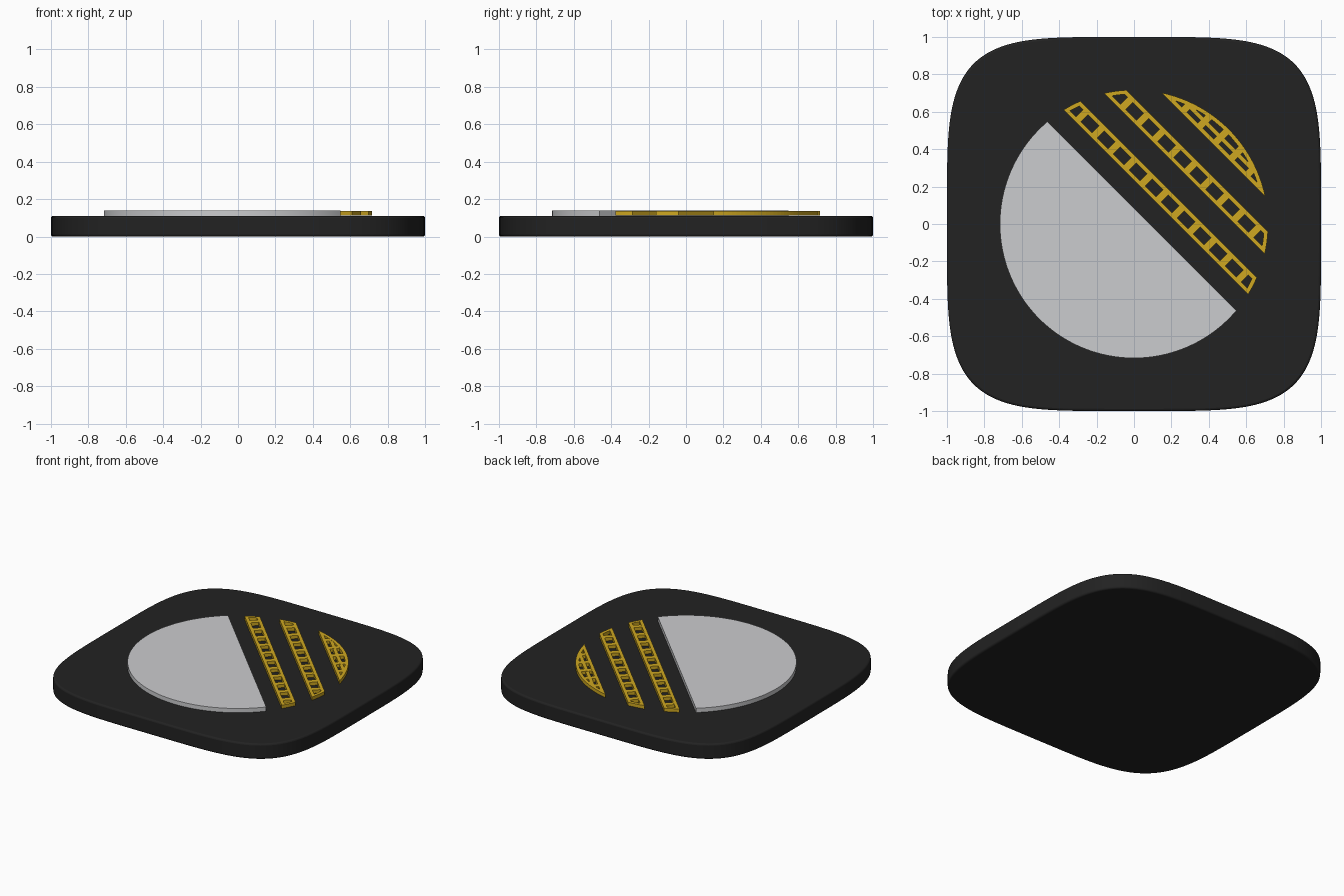
import bpy, bmesh
from math import cos, sin, acos, pi, radians, copysign, sqrt

cube = bpy.data.objects.get("Cube")
if cube:
    bpy.data.objects.remove(cube, do_unlink=True)


def material(name, rgb):
    m = bpy.data.materials.new(name)
    m.use_nodes = True
    m.diffuse_color = (*rgb, 1)
    bsdf = m.node_tree.nodes["Principled BSDF"]
    bsdf.inputs["Base Color"].default_value = (*rgb, 1)
    bsdf.inputs["Roughness"].default_value = 0.6
    return m


black = material("matte black", (0.016, 0.016, 0.016))
silver = material("silver", (0.6, 0.605, 0.62))
gold = material("gold", (0.62, 0.39, 0.015))

R = 0.717       # radius of the round emblem
WALL = 0.022    # thickness of the gold frames
PITCH = 0.121   # distance between rungs
GOLD_Z = (0.112, 0.136)


def finish(bm, name, mat, smooth=True, bevel=0.0):
    bmesh.ops.remove_doubles(bm, verts=bm.verts, dist=0.0001)
    bmesh.ops.recalc_face_normals(bm, faces=bm.faces)
    mesh = bpy.data.meshes.new(name)
    bm.to_mesh(mesh)
    bm.free()
    mesh.materials.append(mat)
    ob = bpy.data.objects.new(name, mesh)
    bpy.context.collection.objects.link(ob)
    if bevel:
        mod = ob.modifiers.new("Soft edge", "BEVEL")
        mod.width, mod.segments = bevel, 3
        mod.limit_method, mod.angle_limit = "ANGLE", radians(50)
    if smooth:
        bpy.ops.object.select_all(action="DESELECT")
        ob.select_set(True)
        bpy.context.view_layer.objects.active = ob
        bpy.ops.object.shade_smooth_by_angle(angle=radians(35))
    return ob


def diagonal(u, v):
    """Across-band u and along-band v to plan x, y."""
    return ((u + v) / sqrt(2), (u - v) / sqrt(2))


def prism(bm, outline, z0, z1):
    low = [bm.verts.new((x, y, z0)) for x, y in outline]
    face = bm.faces.new(low)
    top = bmesh.ops.extrude_face_region(bm, geom=[face])["geom"]
    for v in top:
        if isinstance(v, bmesh.types.BMVert):
            v.co.z = z1


def band(r, u0, u1, n=16):
    """Outline of the slice of a disc between two parallel lines."""
    a0, a1 = acos(u0 / r), acos(min(1, u1 / r))
    arc = [a0 + (a1 - a0) * i / n for i in range(n + 1)]
    angles = arc + [-a for a in reversed(arc)]
    return [diagonal(r * cos(a), r * sin(a)) for a in angles]


# Rounded square base
def squircle(n, power):
    pts = []
    for i in range(n):
        c, s = cos(2 * pi * i / n), sin(2 * pi * i / n)
        pts.append((copysign(abs(c) ** (2 / power), c),
                    copysign(abs(s) ** (2 / power), s)))
    return pts


bm = bmesh.new()
prism(bm, squircle(160, 4.5), 0, 0.11)
finish(bm, "base", black, bevel=0.012)

# Silver part of the disc, cut along the diagonal
bm = bmesh.new()
start = acos(0.06 / R)
sweep = 2 * pi - 2 * start
prism(bm, [diagonal(R * cos(start + sweep * i / 96), R * sin(start + sweep * i / 96))
           for i in range(97)], 0.108, 0.14)
finish(bm, "silver_disc", silver)


# Gold ladder-like strips
def strip(name, u0, u1, rungs, rail=None):
    bm = bmesh.new()
    outer = band(R, u0, u1)
    inner = band(R - WALL, u0 + WALL, min(u1, R) - WALL)
    rings = [[bm.verts.new((x, y, z)) for x, y in pts]
             for pts, z in ((outer, GOLD_Z[0]), (outer, GOLD_Z[1]),
                            (inner, GOLD_Z[1]), (inner, GOLD_Z[0]))]
    n = len(outer)
    for k in range(4):
        a, b = rings[k], rings[(k + 1) % 4]
        for i in range(n):
            j = (i + 1) % n
            bm.faces.new((a[i], a[j], b[j], b[i]))
    finish(bm, name + "_frame", gold, smooth=False)

    bm = bmesh.new()
    half = 0.019
    for k in range(-rungs, rungs + 1):
        v = k * PITCH
        end = min(u1, sqrt(R * R - (abs(v) + half) ** 2)) - WALL / 2
        prism(bm, [diagonal(*p) for p in ((u0 + WALL / 2, v - half), (end, v - half),
                                          (end, v + half), (u0 + WALL / 2, v + half))],
              GOLD_Z[0], GOLD_Z[1] - 0.001)
    if rail:
        reach = sqrt(R * R - (rail + 0.012) ** 2) - WALL / 2
        prism(bm, [diagonal(*p) for p in ((rail - 0.012, -reach), (rail + 0.012, -reach),
                                          (rail + 0.012, reach), (rail - 0.012, reach))],
              GOLD_Z[0], GOLD_Z[1] - 0.002)
    finish(bm, name + "_rungs", gold, smooth=False)


strip("inner_strip", 0.165, 0.262, 5)
strip("middle_strip", 0.38, 0.477, 4)
strip("outer_strip", 0.6, R, 2, rail=0.655)
